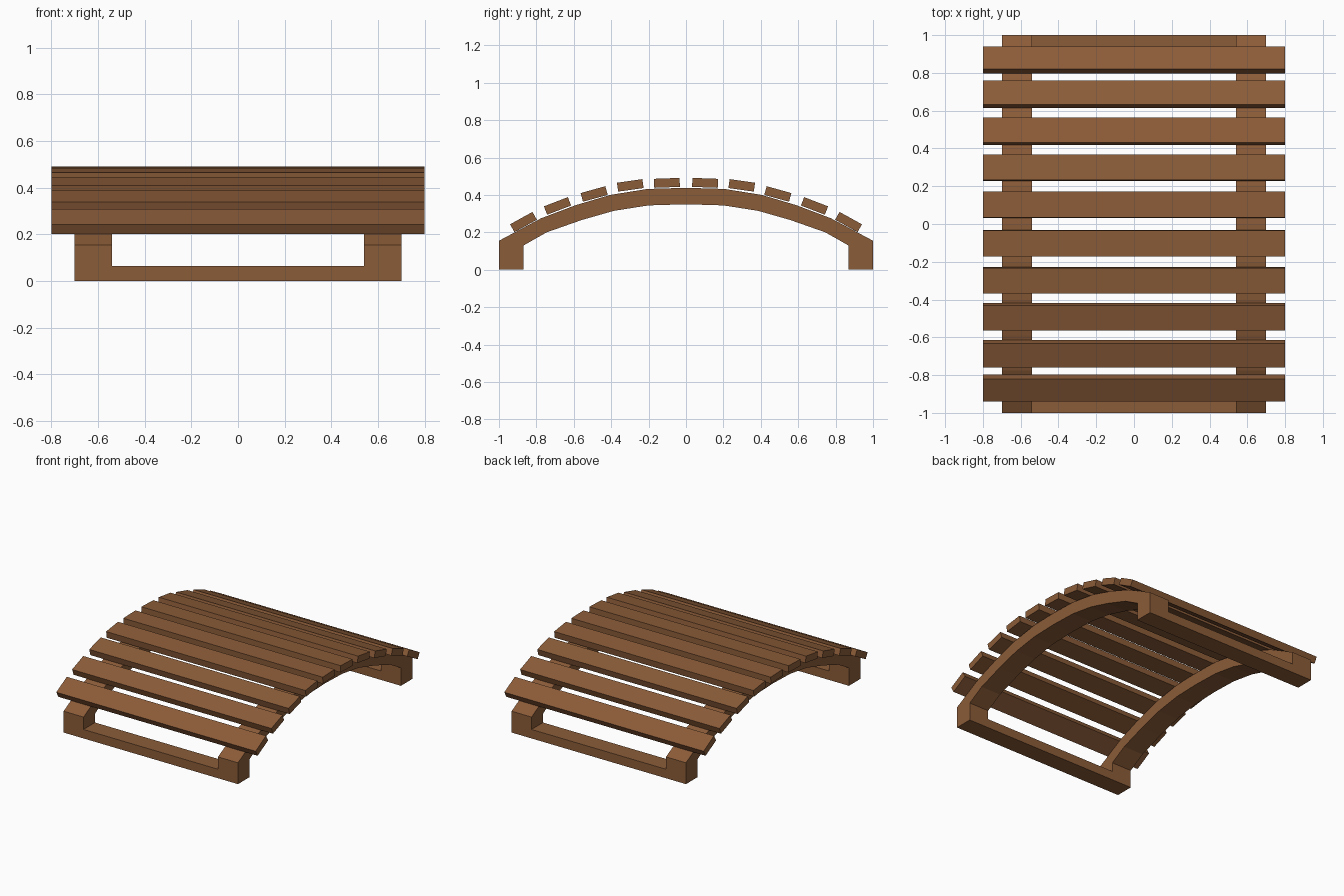
import bpy, math

if "Cube" in bpy.data.objects:
    bpy.data.objects.remove(bpy.data.objects["Cube"])

wood = bpy.data.materials.new("brown wood")
wood.diffuse_color = (0.26, 0.107, 0.04, 1)
wood.use_nodes = True
wood.node_tree.nodes["Principled BSDF"].inputs["Base Color"].default_value = wood.diffuse_color


def add_mesh(name, verts, faces):
    mesh = bpy.data.meshes.new(name)
    mesh.from_pydata(verts, [], faces)
    mesh.materials.append(wood)
    obj = bpy.data.objects.new(name, mesh)
    bpy.context.collection.objects.link(obj)
    return obj


def prism(name, profile, x0, x1):
    """Extrude a counter-clockwise (y, z) profile from x0 to x1."""
    n = len(profile)
    verts = [(x, y, z) for x in (x0, x1) for y, z in profile]
    faces = [tuple(reversed(range(n))), tuple(range(n, 2 * n))]
    faces += [(i, (i + 1) % n, n + (i + 1) % n, n + i) for i in range(n)]
    return add_mesh(name, verts, faces)


# Arched side rails with upright feet
outer = [(1.0, 0.155), (0.775, 0.275), (0.59, 0.345), (0.405, 0.4), (0.205, 0.432), (0, 0.438)]
inner = [(0, 0.35), (0.2, 0.344), (0.385, 0.315), (0.56, 0.265), (0.745, 0.2), (0.868, 0.13)]
right = [(0.868, 0), (1.0, 0)] + outer
left = [(-y, z) for y, z in reversed(outer[:-1])] + [(-1.0, 0), (-0.868, 0)]
under = [(-y, z) for y, z in reversed(inner)] + inner[1:]
for name, x in (("left_arch_rail", -0.70), ("right_arch_rail", 0.54)):
    prism(name, right + left + under, x, x + 0.16)

# Ground crossbars joining the feet
for name, y in (("front_crossbar", -1.0), ("back_crossbar", 0.868)):
    prism(name, [(y, 0), (y + 0.132, 0), (y + 0.132, 0.065), (y, 0.065)], -0.54, 0.54)

# Slats laid over the arch: centre y, centre z, slope in degrees
slats = [(0.102, 0.4645, 2), (0.298, 0.451, 8), (0.491, 0.405, 15.5),
         (0.687, 0.341, 21), (0.869, 0.255, 29)]
W, T = 0.0685, 0.024
for i, (cy, cz, deg) in enumerate(slats):
    for side, label in ((1, "back"), (-1, "front")):
        a = -side * math.radians(deg)
        c, s = math.cos(a), math.sin(a)
        profile = [(side * cy + u * c - v * s, cz + u * s + v * c)
                   for u, v in ((-W, -T), (W, -T), (W, T), (-W, T))]
        prism(f"{label}_slat_{i + 1}", profile, -0.8, 0.8)
